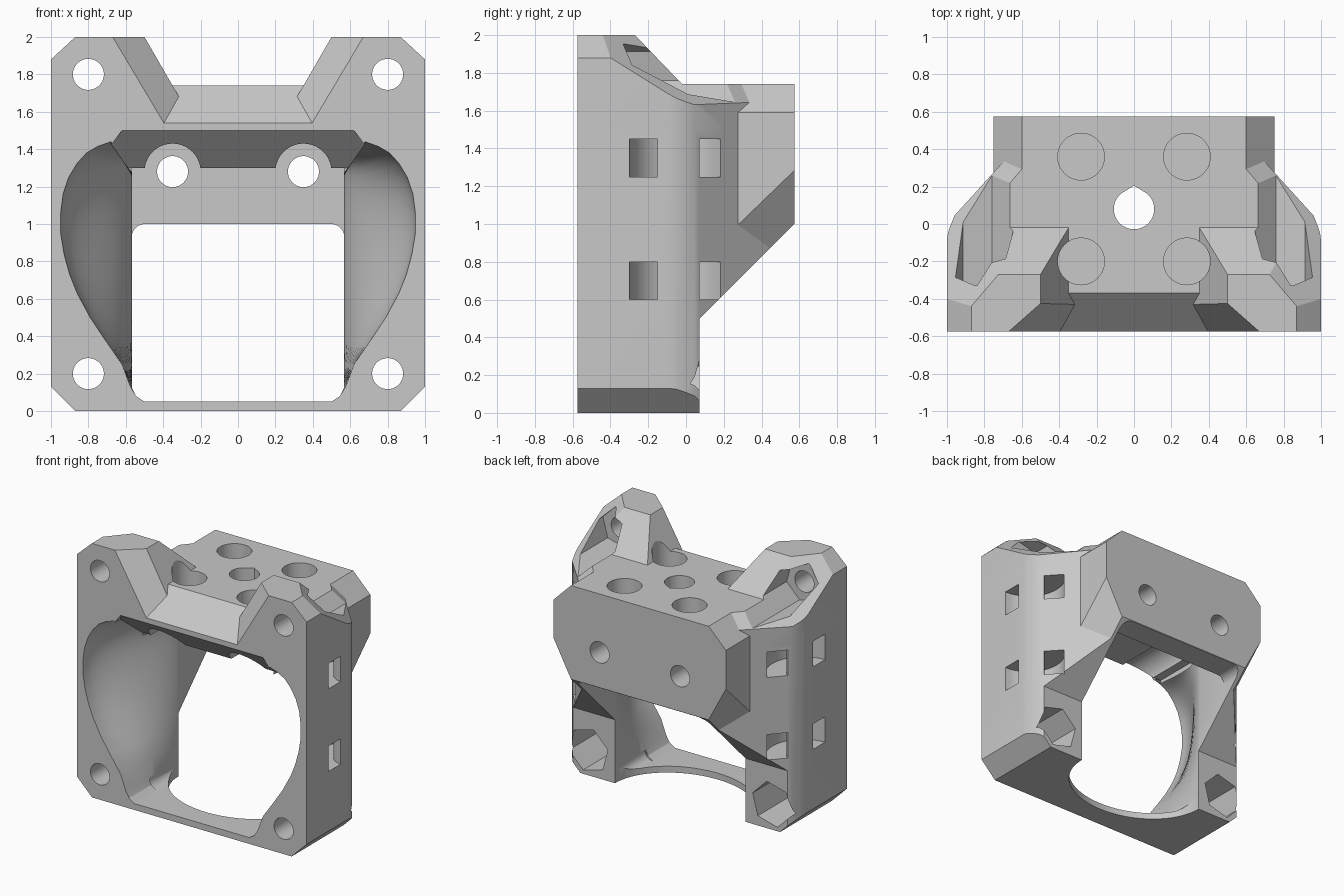
import bpy, bmesh, math
from mathutils import Vector

if "Cube" in bpy.data.objects:
    bpy.data.objects.remove(bpy.data.objects["Cube"])

grey = bpy.data.materials.new("plain grey")
grey.use_nodes = True
COLOUR = (0.58, 0.58, 0.58, 1)
grey.diffuse_color = COLOUR
grey.node_tree.nodes["Principled BSDF"].inputs["Base Color"].default_value = COLOUR


def finish(bm, name):
    bmesh.ops.recalc_face_normals(bm, faces=bm.faces)
    mesh = bpy.data.meshes.new(name)
    bm.to_mesh(mesh)
    bm.free()
    mesh.materials.append(grey)
    ob = bpy.data.objects.new(name, mesh)
    bpy.context.collection.objects.link(ob)
    return ob


def loft(name, rings):
    """Closed solid through equal-length rings of points."""
    bm = bmesh.new()
    loops = [[bm.verts.new(p) for p in ring] for ring in rings]
    for a, b in zip(loops, loops[1:]):
        for i in range(len(a)):
            j = (i + 1) % len(a)
            bm.faces.new((a[i], a[j], b[j], b[i]))
    bm.faces.new(loops[0])
    bm.faces.new(loops[-1])
    return finish(bm, name)


def prism(name, pts, lo, hi, axis="z"):
    """Extrude a 2D outline along an axis."""
    place = {"x": lambda a, b, c: (c, a, b),
             "y": lambda a, b, c: (a, c, b),
             "z": lambda a, b, c: (a, b, c)}[axis]
    return loft(name, [[place(a, b, c) for a, b in pts] for c in (lo, hi)])


def box(name, x, y, z):
    return prism(name, [(x[0], y[0]), (x[1], y[0]), (x[1], y[1]), (x[0], y[1])], *z)


def circle(cx, cy, r, n=40, start=0.0, sweep=360.0):
    return [(cx + r * math.cos(math.radians(start + sweep * i / n)),
             cy + r * math.sin(math.radians(start + sweep * i / n))) for i in range(n)]


def trim(ob, point, normal):
    """Slice off the side the normal points to and cap the cut."""
    bm = bmesh.new()
    bm.from_mesh(ob.data)
    bmesh.ops.bisect_plane(bm, geom=bm.verts[:] + bm.edges[:] + bm.faces[:],
                           plane_co=point, plane_no=Vector(normal).normalized(),
                           clear_outer=True)
    bmesh.ops.holes_fill(bm, edges=[e for e in bm.edges if e.is_boundary], sides=0)
    bmesh.ops.recalc_face_normals(bm, faces=bm.faces)
    bm.to_mesh(ob.data)
    bm.free()


def combine(ob, tool, operation="DIFFERENCE"):
    mod = ob.modifiers.new("combine", "BOOLEAN")
    mod.operation, mod.solver, mod.object = operation, "EXACT", tool
    mod.use_hole_tolerant = True
    bpy.context.view_layer.objects.active = ob
    bpy.ops.object.modifier_apply(modifier=mod.name)
    bpy.data.objects.remove(tool)


# Main body with rounded rear edges
side = [(1, -0.575), (1, -0.09), (0.995, -0.05), (0.982, -0.01), (0.96, 0.045), (0.56, 0.485)]
outline = side + [(-x, y) for x, y in reversed(side)]
body = prism("bracket_body", outline, 0, 1.74)
trim(body, (0, -0.575, 1.54), (0, -0.2, 0.205))

# Upper ears beside the front notch
for s in (1, -1):
    ear = prism("ear", [(s * x, y) for x, y in side] + [(s * 0.1, 0.485), (s * 0.1, -0.575)], 1.5, 2)
    trim(ear, (0, -0.27, 2), (0, 0.26, 0.25))
    trim(ear, (s * 0.5, 0, 2), (-s * 0.866, 0, 0.5))
    trim(ear, (s * 0.67, -0.575, 2), (-s * 0.063, -0.0714, 0.0375))
    combine(body, ear, "UNION")

# Sloping shoulders and front corner chamfers
for s in (1, -1):
    trim(body, (s * 0.725, -0.27, 2), (s * 0.0204, 0.0174, 0.0279))
    trim(body, (s * 0.87, 0, 2), (s * 0.12, 0, 0.13))
    trim(body, (s * 0.87, 0, 0), (s * 0.13, 0, -0.13))

# Rear mounting block
block = prism("rear_block", [(-0.75, 0.6), (0.75, 0.6), (0.75, 1.59), (0.6, 1.74),
                             (-0.6, 1.74), (-0.75, 1.59)], 0.1, 0.575, "y")
for s in (1, -1):
    trim(block, (s * 0.75, 0.57, 1.28), (s * 0.084, 0.0435, -0.045))
combine(body, block, "UNION")

# Diagonal underside behind the legs
combine(body, prism("underside", [(0.072, -0.1), (0.072, 0.5), (0.8, 1.228), (0.8, -0.1)],
                    -1.2, 1.2, "x"))

# Corner screw holes with hexagonal nut pockets
for s in (1, -1):
    for z, size in ((0.2, 0.175), (1.8, 0.16)):
        tilt = 15 if (s > 0) == (z > 1) else 45
        combine(body, prism("nut_pocket", circle(s * 0.8, z, size, 6, tilt), -0.33, 0.7, "y"))
        combine(body, prism("screw_hole", circle(s * 0.8, z, 0.083), -0.7, -0.2, "y"))

# Funnel-shaped air duct
half = [(0.3, 0.05), (0.5, 0.05), (0.545, 0.08), (0.575, 0.13), (0.62, 0.25), (0.71, 0.38),
        (0.79, 0.5), (0.86, 0.63), (0.9, 0.73), (0.93, 0.84), (0.948, 0.95), (0.948, 1.06),
        (0.935, 1.16), (0.905, 1.25), (0.86, 1.325), (0.81, 1.38), (0.75, 1.415),
        (0.68, 1.44), (0.62, 1.36), (0.55, 1.28), (0.3, 1.28)]


def duct_ring(y):
    t = min(1, max(0, (y + 0.575) / 0.72))
    k = 1 - t * t * (3 - 2 * t)
    ring = []
    for x, z in half:
        x = 0.56 + (x - 0.56) * k if x > 0.56 else x
        z = 1 + (z - 1) * (1 - 0.35 * t) if z > 1 else z
        ring.append((x, y, z))
    return ring + [(-x, y, z) for x, y, z in reversed(ring)]


combine(body, loft("duct", [duct_ring(y) for y in
                            [-0.6] + [-0.575 + 0.72 * i / 16 for i in range(17)]]))
ceiling = prism("duct_ceiling", [(-0.6, 1.524), (-0.37, 1.3), (-0.37, 1.0), (-0.6, 1.0)],
                -0.68, 0.68, "x")
for s in (1, -1):
    trim(ceiling, (s * 0.62, 0, 1.5), (s * 0.08, 0, 0.06))
combine(body, ceiling)
combine(body, box("inner_room", (-0.568, 0.568), (-0.4, 0.37), (0.9, 1.3)))

# Rear window with rounded corners
r = 0.07
window = []
for cx, cz, start in ((0.498, 0.93, 0), (-0.498, 0.93, 90), (-0.498, 0.12, 180), (0.498, 0.12, 270)):
    window += circle(cx, cz, r, 8, start, 90 * 8 / 7)
combine(body, prism("window", window, -0.3, 0.8, "y"))

# Scalloped floor lip
arc = [(0.568 * x, 0.07 + 0.47 * y) for x, y in circle(0, 0, 1, 48, 180, 180 * 48 / 47)]
combine(body, prism("floor_scallop", arc + [(0.568, 0.3), (-0.568, 0.3)], -0.1, 0.2))

for s in (1, -1):
    # Rear bolt holes and head clearance
    combine(body, prism("bolt_hole", circle(s * 0.35, 1.28, 0.083), 0.2, 0.7, "y"))
    combine(body, prism("head_clearance", circle(s * 0.35, 1.28, 0.15), -0.7, 0.37, "y"))
    # Blind sockets in the top
    for y in (-0.2, 0.36):
        combine(body, prism("socket", circle(s * 0.283, y, 0.125), 1.55, 2.1))
    # Curved tie channels round the rear edges
    for z in (0.6, 1.25):
        channel = prism("tie_channel", circle(s, -0.03, 0.27), z, z + 0.2)
        combine(channel, prism("tie_core", circle(s, -0.03, 0.12), z - 0.1, z + 0.3))
        combine(body, channel)

# Teardrop hole through the top
combine(body, prism("teardrop_hole", circle(0, 0.08, 0.108, 32, 130, 280 * 32 / 31) + [(0, 0.205)],
                    1.1, 1.9))

bpy.ops.object.select_all(action="DESELECT")
body.select_set(True)
bpy.context.view_layer.objects.active = body
bpy.ops.object.shade_smooth_by_angle(angle=math.radians(25))
